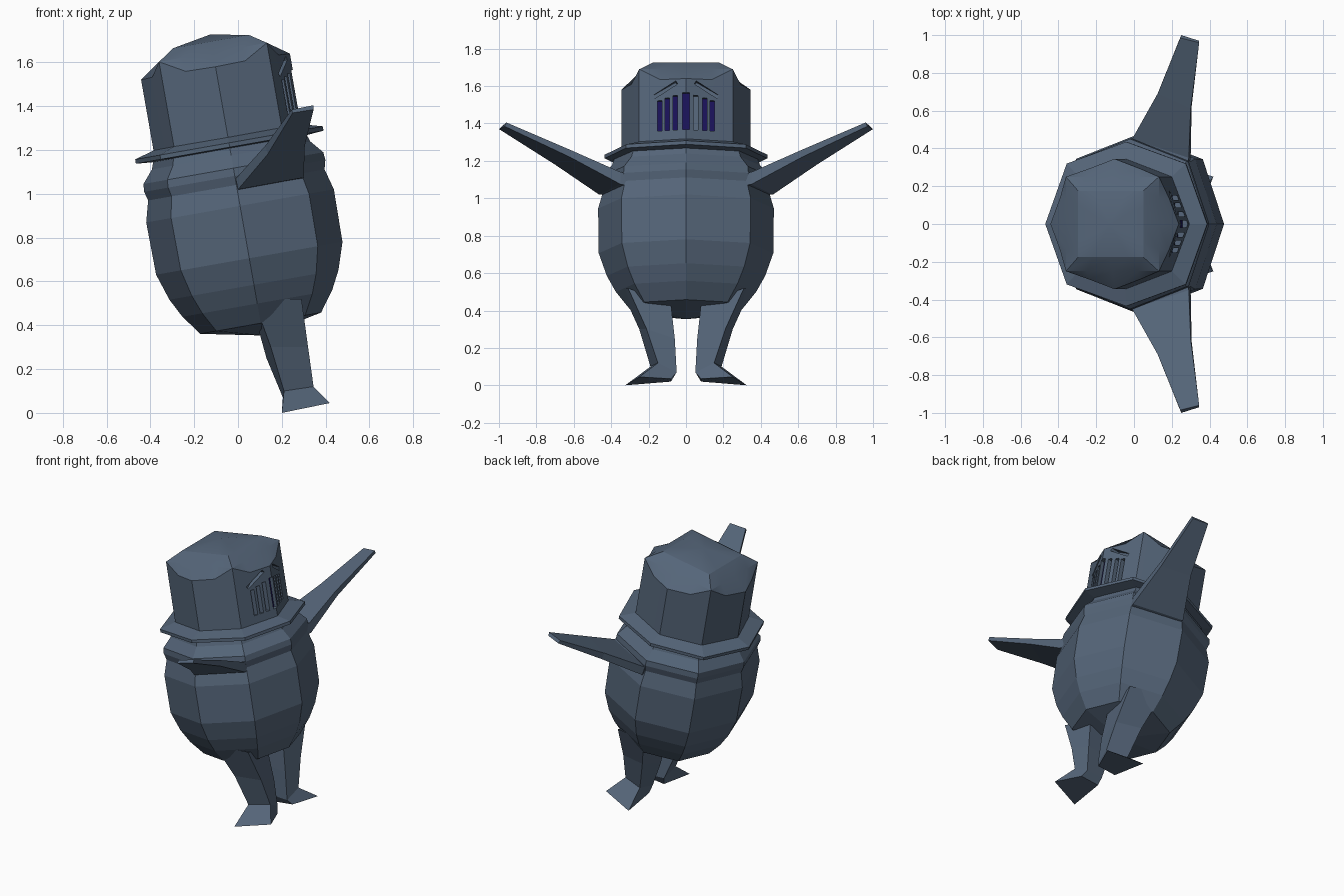
import bpy, bmesh, math
from mathutils import Matrix, Vector

if "Cube" in bpy.data.objects:
    bpy.data.objects.remove(bpy.data.objects["Cube"])

# Body, hat and visor share one axis that leans back by ten degrees
LEAN = Matrix.Translation((-0.04, 0, 1.225)) @ Matrix.Rotation(math.radians(-10), 4, 'Y')


def material(name, rgb):
    m = bpy.data.materials.new(name)
    m.diffuse_color = (*rgb, 1)
    m.use_nodes = True
    m.node_tree.nodes["Principled BSDF"].inputs["Base Color"].default_value = m.diffuse_color
    return m


SLATE = material("slate_blue", (0.09, 0.13, 0.19))
NAVY = material("dark_navy", (0.01, 0.006, 0.10))


def make_object(name, bm, mats=(SLATE,), matrix=None):
    bmesh.ops.remove_doubles(bm, verts=bm.verts, dist=0.0005)
    bmesh.ops.recalc_face_normals(bm, faces=bm.faces)
    if matrix:
        bm.transform(matrix)
    me = bpy.data.meshes.new(name)
    bm.to_mesh(me)
    bm.free()
    for m in mats:
        me.materials.append(m)
    ob = bpy.data.objects.new(name, me)
    bpy.context.collection.objects.link(ob)
    return ob


def loft(name, rings, matrix=None, tip_low=None, tip_high=None):
    """Skin a list of point rings; close the ends with a cap or a point."""
    bm = bmesh.new()
    rows = [[bm.verts.new(p) for p in r] for r in rings]
    n = len(rows[0])
    for a, b in zip(rows, rows[1:]):
        for i in range(n):
            j = (i + 1) % n
            bm.faces.new((a[i], a[j], b[j], b[i]))
    for row, tip in ((rows[0], tip_low), (rows[-1], tip_high)):
        if tip is None:
            bm.faces.new(row)
        else:
            v = bm.verts.new((0, 0, tip))
            for i in range(n):
                bm.faces.new((row[i], row[(i + 1) % n], v))
    return make_object(name, bm, matrix=matrix)


def octagon(r, h, wide=1.0):
    d = r * 0.735
    plan = [(r, 0), (d, d), (0, r), (-d, d), (-r, 0), (-d, -d), (0, -r), (d, -d)]
    return [(x, y * wide, h) for x, y in plan]


# Round body
body = [(0.28, -0.828), (0.347, -0.737), (0.392, -0.65), (0.432, -0.527),
        (0.435, -0.284), (0.409, -0.187), (0.42, -0.145), (0.417, -0.109),
        (0.367, -0.05), (0.35, 0.0)]
loft("body", [octagon(r, h, 1.08) for r, h in body], LEAN, tip_low=-0.885)

# Hat brim
loft("hat_brim", [octagon(r, h) for r, h in
                  [(0.34, -0.02), (0.435, -0.012), (0.435, 0.008), (0.34, 0.035)]], LEAN)


def quarter_ring(axis, mid, corner):
    """Sixteen points from one eighth of a turn, repeated around."""
    pts = []
    for k in range(4):
        rot = Matrix.Rotation(k * math.pi / 2, 3, 'Z')
        mirrored = (mid[1], mid[0], mid[2])
        pts += [rot @ Vector(p) for p in (axis, mid, corner, mirrored)]
    return pts


def square(s, h):
    return quarter_ring((s, 0, h), (s, s * 0.55, h), (s, s, h))


# Helmet: octagonal wall with scalloped rim and a square stepped crown
hat = loft("helmet", [
    quarter_ring((0.345, 0, 0), (0.293, 0.1375, 0), (0.25, 0.25, 0)),
    quarter_ring((0.345, 0, 0.361), (0.293, 0.1375, 0.364), (0.25, 0.25, 0.428)),
    square(0.25, 0.428), square(0.175, 0.478)], LEAN, tip_high=0.51)
hat.data.materials.append(NAVY)

# Visor openings: upright slots and two slanted brow slots
bm = bmesh.new()


def slot(y, h, width, height, tilt=0.0, navy=True):
    wall = 0.345 - 0.38 * abs(y)
    m = (Matrix.Translation((wall + 0.01, y, h)) @ Matrix.Rotation(tilt, 4, 'X')
         @ Matrix.Diagonal((0.08, width, height, 1)))
    verts = bmesh.ops.create_cube(bm, size=1, matrix=m)['verts']
    for f in {f for v in verts for f in v.link_faces}:
        f.normal_update()
        f.material_index = int(navy and f.normal.x < -0.9)


for y, top in ((-0.14, 0.25), (-0.1, 0.262), (-0.057, 0.273), (0, 0.285),
               (0.052, 0.273), (0.1, 0.262), (0.14, 0.25)):
    slot(y, (top + 0.085) / 2, 0.038 if y == 0 else 0.024, top - 0.085, navy=y != 0.052)
for s in (-1, 1):
    slot(s * 0.11, 0.308, 0.14, 0.02, tilt=-s * 0.53, navy=False)
cutter = make_object("visor_cutter", bm, (SLATE, NAVY), LEAN)
cutter.hide_render = True

mod = hat.modifiers.new("visor", 'BOOLEAN')
mod.object = cutter
mod.operation = 'DIFFERENCE'
mod.solver = 'EXACT'
bpy.context.view_layer.objects.active = hat
hat.select_set(True)
bpy.ops.object.modifier_apply(modifier=mod.name)
bpy.data.objects.remove(cutter)
bpy.ops.object.shade_smooth_by_angle(angle=math.radians(20))

# Limb sections: back lower, front lower, front upper, back upper
ARM = [
    [(0.02, 0.38, 1.02), (0.28, 0.26, 1.06), (0.28, 0.26, 1.13), (0.0, 0.36, 1.08)],
    [(0.0, 0.465, 1.02), (0.30, 0.35, 1.075), (0.29, 0.35, 1.14), (-0.01, 0.45, 1.07)],
    [(0.135, 0.70, 1.18), (0.305, 0.62, 1.22), (0.30, 0.61, 1.255), (0.125, 0.69, 1.22)],
    [(0.25, 1.0, 1.37), (0.345, 0.97, 1.385), (0.345, 0.96, 1.405), (0.245, 0.985, 1.385)],
]
# Leg sections: back outer, front outer, front inner, back inner
LEG = [
    [(0.07, 0.35, 0.52), (0.29, 0.31, 0.52), (0.28, 0.08, 0.43), (0.08, 0.10, 0.43)],
    [(0.15, 0.25, 0.30), (0.32, 0.21, 0.30), (0.31, 0.06, 0.25), (0.13, 0.08, 0.25)],
    [(0.21, 0.19, 0.10), (0.345, 0.15, 0.12), (0.33, 0.05, 0.07), (0.205, 0.06, 0.07)],
    [(0.20, 0.325, 0.0), (0.42, 0.25, 0.045), (0.35, 0.08, 0.035), (0.22, 0.08, 0.02)],
]
for side, s in (("left", 1), ("right", -1)):
    for part, sections in (("arm", ARM), ("leg", LEG)):
        loft(f"{side}_{part}", [[(x, y * s, z) for x, y, z in r] for r in sections])
